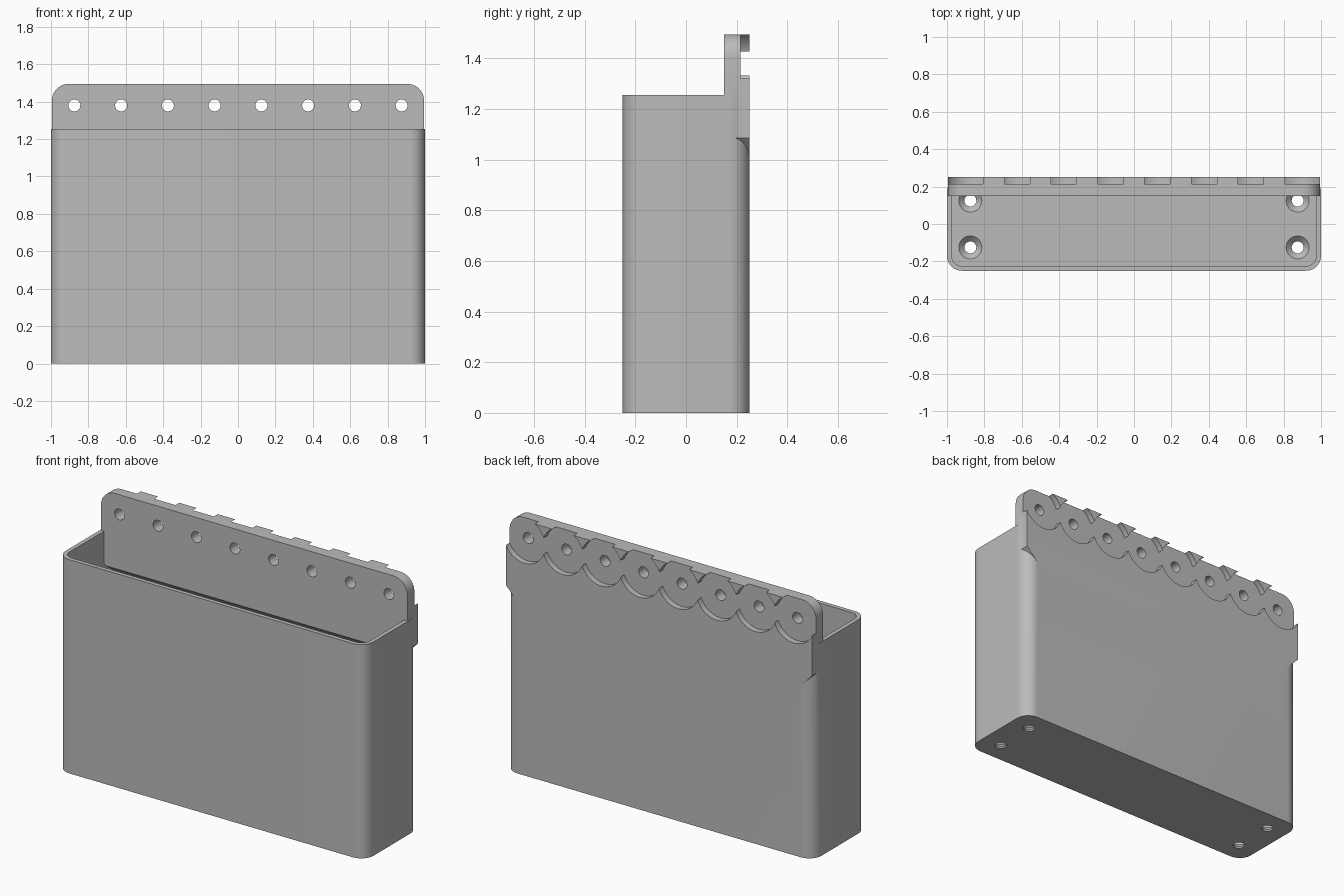
import bpy
import bmesh
from math import sin, cos, pi, radians
from mathutils import Vector

if "Cube" in bpy.data.objects:
    bpy.data.objects.remove(bpy.data.objects["Cube"], do_unlink=True)

grey = bpy.data.materials.new("matte grey")
grey.use_nodes = True
COLOUR = (0.5, 0.5, 0.5, 1)
grey.diffuse_color = COLOUR
grey.node_tree.nodes["Principled BSDF"].inputs["Base Color"].default_value = COLOUR


def arc(cx, cy, r, start, steps=12):
    """Quarter circle, counter-clockwise from the start angle."""
    return [(cx + r * cos(start + pi / 2 * i / steps),
             cy + r * sin(start + pi / 2 * i / steps)) for i in range(steps + 1)]


def rounded_rect(hx, hy, r):
    pts = []
    for i, (sx, sy) in enumerate(((1, 1), (-1, 1), (-1, -1), (1, -1))):
        pts += arc(sx * (hx - r), sy * (hy - r), r, i * pi / 2)
    return pts


def circle(cx, cy, r, steps=48):
    return [(cx + r * cos(2 * pi * i / steps), cy + r * sin(2 * pi * i / steps))
            for i in range(steps)]


def place(axis, p, d):
    a, b = p
    return {"x": (d, a, b), "y": (a, d, b), "z": (a, b, d)}[axis]


def prism(name, axis, start, end, outlines, end_outlines=None):
    """Solids spanning outlines between two depths along an axis."""
    bm = bmesh.new()
    for pts, pts2 in zip(outlines, end_outlines or outlines):
        lo = [bm.verts.new(place(axis, p, start)) for p in pts]
        hi = [bm.verts.new(place(axis, p, end)) for p in pts2]
        bm.faces.new(lo[::-1])
        bm.faces.new(hi)
        for i in range(len(lo)):
            j = (i + 1) % len(lo)
            bm.faces.new((lo[i], lo[j], hi[j], hi[i]))
    bmesh.ops.recalc_face_normals(bm, faces=bm.faces)
    mesh = bpy.data.meshes.new(name)
    bm.to_mesh(mesh)
    bm.free()
    mesh.materials.append(grey)
    ob = bpy.data.objects.new(name, mesh)
    bpy.context.collection.objects.link(ob)
    return ob


def combine(target, tool, operation):
    mod = target.modifiers.new(operation, "BOOLEAN")
    mod.operation = operation
    mod.solver = "EXACT"
    mod.object = tool
    bpy.context.view_layer.objects.active = target
    bpy.ops.object.modifier_apply(modifier=mod.name)
    bpy.data.objects.remove(tool, do_unlink=True)


# Open bin with rounded corners
WALL, FLOOR, RIM, RADIUS = 0.025, 0.04, 1.255, 0.08
bin_body = prism("wall_bin", "z", 0, RIM, [rounded_rect(1, 0.25, RADIUS)])
cavity = prism("cavity", "z", FLOOR, 1.6,
               [rounded_rect(1 - WALL, 0.25 - WALL, RADIUS - WALL)])
combine(bin_body, cavity, "DIFFERENCE")

# Mounting plate: side profile with sloped underside, trimmed to a rounded front outline
TOP, HALF, CORNER = 1.495, 0.995, 0.09
plate = prism("mounting_plate", "x", -1.1, 1.1,
              [[(0.15, 1.6), (0.15, 1.055), (0.25, 0.955), (0.25, 1.6)]])
outline = ([(0.85, 0.94), (HALF, 1.085)]
           + arc(HALF - CORNER, TOP - CORNER, CORNER, 0)
           + arc(CORNER - HALF, TOP - CORNER, CORNER, pi / 2)
           + [(-HALF, 1.085), (-0.85, 0.94)])
combine(plate, prism("trim", "y", 0.1, 0.3, [outline]), "INTERSECT")
combine(bin_body, plate, "UNION")

# Scalloped recesses and screw holes along the back
HOLE_Z = 1.38
centres = [-0.875 + 0.25 * i for i in range(8)]
for x in centres:
    combine(bin_body, prism("recess", "y", 0.215, 0.35, [circle(x, HOLE_Z, 0.134)]),
            "DIFFERENCE")
combine(bin_body, prism("plate_holes", "y", 0, 0.4,
                        [circle(x, HOLE_Z, 0.032, 32) for x in centres]), "DIFFERENCE")

# Countersunk floor holes
spots = [(sx * 0.875, sy * 0.125) for sx in (-1, 1) for sy in (-1, 1)]
small = [circle(x, y, 0.032, 32) for x, y in spots]
wide = [circle(x, y, 0.062, 32) for x, y in spots]
combine(bin_body, prism("floor_holes", "z", -0.1, 0.1, small), "DIFFERENCE")
combine(bin_body, prism("countersinks", "z", 0.01, FLOOR + 0.0005, small, wide),
        "DIFFERENCE")

# Smooth the curved walls, keep edges sharp
bpy.ops.object.select_all(action="DESELECT")
bin_body.select_set(True)
bpy.context.view_layer.objects.active = bin_body
bpy.ops.object.shade_smooth_by_angle(angle=radians(30))
